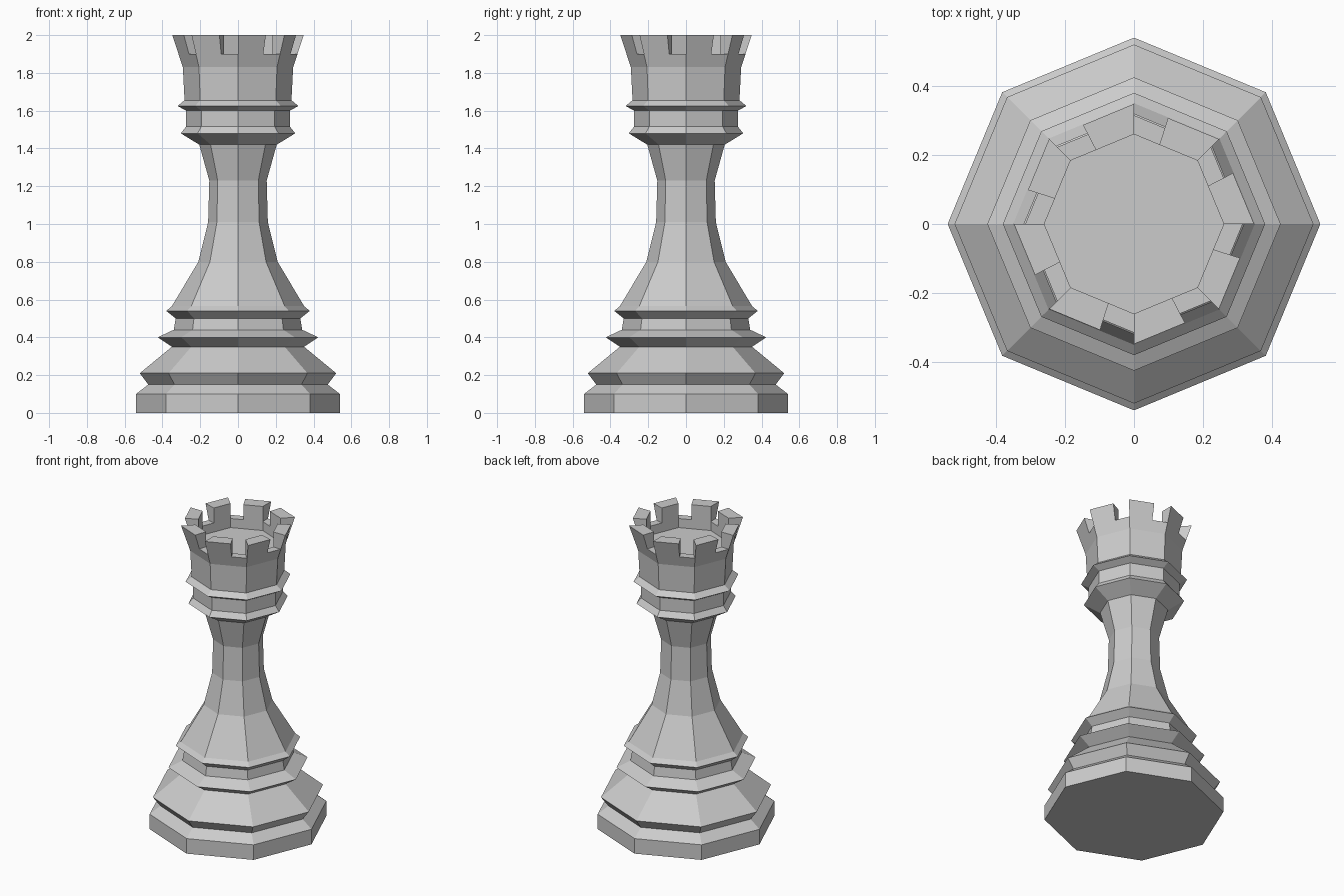
import bpy, bmesh, math
from mathutils import Vector

if "Cube" in bpy.data.objects:
    bpy.data.objects.remove(bpy.data.objects["Cube"])

SIDES = 8


def ring_point(i, r, z):
    a = -2 * math.pi * i / SIDES
    return Vector((r * math.cos(a), r * math.sin(a), z))


def finish(name, bm):
    bmesh.ops.recalc_face_normals(bm, faces=bm.faces[:])
    mesh = bpy.data.meshes.new(name)
    bm.to_mesh(mesh)
    bm.free()
    obj = bpy.data.objects.new(name, mesh)
    bpy.context.collection.objects.link(obj)
    return obj


# Turned body: (radius, height) from the foot up to the recessed tower floor
profile = [
    (0.54, 0), (0.54, 0.10), (0.475, 0.15), (0.52, 0.21), (0.35, 0.35),
    (0.425, 0.40), (0.34, 0.44), (0.33, 0.50), (0.38, 0.54), (0.35, 0.565),
    (0.21, 0.80), (0.158, 1.01), (0.152, 1.23), (0.205, 1.42), (0.303, 1.48),
    (0.275, 1.515), (0.275, 1.60), (0.32, 1.625), (0.283, 1.655),
    (0.292, 1.83), (0.315, 1.90), (0.26, 1.90), (0.26, 1.84),
]
bm = bmesh.new()
rings = [[bm.verts.new(ring_point(i, r, z)) for i in range(SIDES)]
         for r, z in profile]
for low, high in zip(rings, rings[1:]):
    for i in range(SIDES):
        j = (i + 1) % SIDES
        bm.faces.new((low[i], low[j], high[j], high[i]))
bm.faces.new(rings[0])
bm.faces.new(rings[-1])
finish("tower_body", bm)

# Battlements: each gap starts at a corner and takes 40% of the side
GAP = 0.4
section = [(0.315, 1.90), (0.348, 2.0), (0.26, 2.0), (0.26, 1.90)]
bm = bmesh.new()
for i in range(SIDES):
    start = [bm.verts.new(ring_point(i, r, z).lerp(ring_point(i + 1, r, z), GAP))
             for r, z in section]
    end = [bm.verts.new(ring_point(i + 1, r, z)) for r, z in section]
    bm.faces.new(start)
    bm.faces.new(end)
    for k in range(4):
        n = (k + 1) % 4
        bm.faces.new((start[k], start[n], end[n], end[k]))
finish("battlements", bm)
